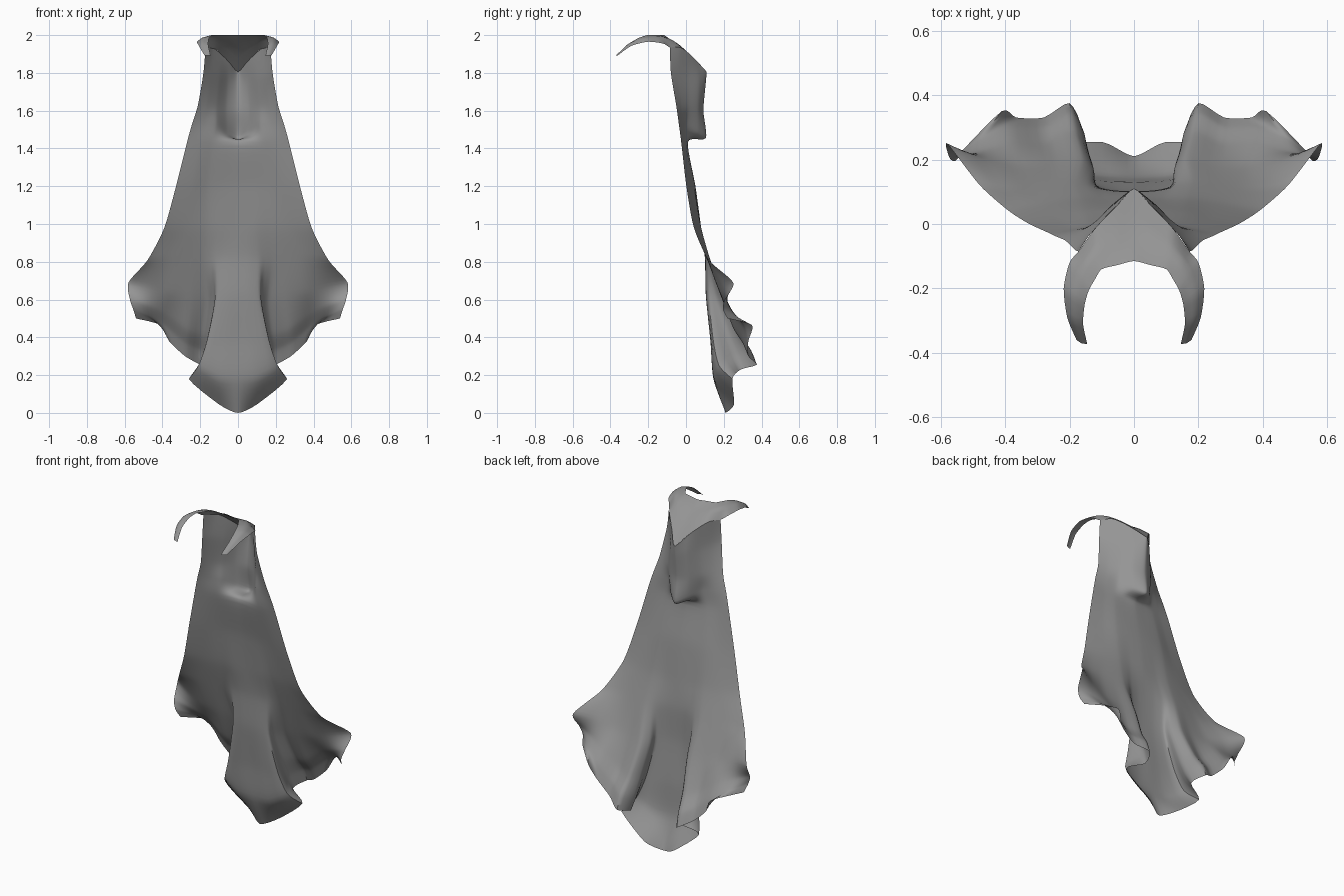
import bpy
from mathutils import Vector

cloth = bpy.data.materials.new("grey_cloth")
cloth.diffuse_color = (0.3, 0.3, 0.3, 1)


def spline(pts, n):
    """Resample points into n + 1 points on a smooth curve."""
    p = [Vector(q) for q in pts]
    last = len(p) - 1
    out = []
    for k in range(n + 1):
        t = k * last / n
        i = min(int(t), last - 1)
        f = t - i
        a, b = p[i], p[i + 1]
        ta = (b - p[max(i - 1, 0)]) * 0.36
        tb = (p[min(i + 2, last)] - a) * 0.36
        out.append(a * (2*f**3 - 3*f**2 + 1) + ta * (f**3 - 2*f**2 + f)
                   + b * (3*f**2 - 2*f**3) + tb * (f**3 - f**2))
    return out


def loft(name, half_rows, nu, nv):
    """Mirror each half row across x = 0 and skin a smooth sheet through them."""
    rows = []
    for r in half_rows:
        full = [(-x, y, z) for x, y, z in reversed(r[1:])] + list(r)
        rows.append(spline(full, nu))
    cols = [spline(c, nv) for c in zip(*rows)]
    verts = [v for c in cols for v in c]
    w = nv + 1
    faces = [(i*w + j, i*w + j + 1, (i+1)*w + j + 1, (i+1)*w + j)
             for i in range(nu) for j in range(nv)]
    me = bpy.data.meshes.new(name)
    me.from_pydata(verts, [], faces)
    me.materials.append(cloth)
    ob = bpy.data.objects.new(name, me)
    bpy.context.collection.objects.link(ob)
    bpy.ops.object.select_all(action='DESELECT')
    ob.select_set(True)
    bpy.context.view_layer.objects.active = ob
    bpy.ops.object.shade_smooth_by_angle(angle=0.9)
    return ob


# Upper drape: shoulder ridge, hollow back pouch, then the flat fall
upper = [
    [(0, .11, 1.805), (.045, .065, 1.855), (.09, .02, 1.9), (.135, -.03, 1.935), (.172, -.085, 1.935)],
    [(0, .105, 1.75), (.052, .07, 1.76), (.1, .01, 1.775), (.145, -.04, 1.79), (.183, -.08, 1.8)],
    [(0, .092, 1.6), (.06, .066, 1.61), (.115, .012, 1.62), (.165, -.025, 1.625), (.212, -.052, 1.63)],
    [(0, .105, 1.455), (.055, .066, 1.485), (.115, .004, 1.53), (.18, -.02, 1.53), (.243, -.038, 1.53)],
    [(0, .01, 1.435), (.068, .004, 1.435), (.135, -.003, 1.43), (.2, -.015, 1.43), (.268, -.026, 1.44)],
    [(0, .05, 1.2), (.08, .047, 1.2), (.16, .04, 1.2), (.24, .02, 1.2), (.328, .002, 1.2)],
    [(0, .08, .98), (.09, .078, .98), (.17, .08, .98), (.27, .065, .98), (.39, .042, .98)],
]
# Lower drape: centre panel, deep folds and flared wings down to the hem
lower = [
    [(0, .1, .82), (.06, .102, .82), (.11, .11, .81), (.145, .122, .81), (.185, .132, .8),
     (.25, .122, .81), (.33, .11, .82), (.41, .108, .82), (.478, .12, .81)],
    [(0, .105, .62), (.06, .107, .62), (.118, .12, .61), (.125, .165, .6), (.165, .205, .6),
     (.25, .185, .62), (.36, .18, .64), (.47, .2, .67), (.58, .25, .69)],
    [(0, .13, .38), (.08, .13, .38), (.165, .145, .38), (.14, .22, .42), (.185, .285, .42),
     (.27, .25, .45), (.38, .25, .53), (.48, .225, .57), (.572, .205, .6)],
    [(0, .145, .18), (.1, .152, .18), (.21, .175, .25), (.15, .26, .31), (.195, .345, .33),
     (.28, .3, .37), (.385, .3, .46), (.47, .27, .51), (.555, .195, .55)],
    [(0, .21, 0), (.1, .255, .045), (.26, .245, .18), (.165, .29, .23), (.2, .375, .255),
     (.28, .33, .3), (.365, .33, .38), (.41, .35, .465), (.54, .22, .5)],
]
loft("cape_drape", upper + lower, 64, 66)

# Collar sheet running out into the two forward-curving shoulder hooks
inner = [(0, -.115, 2), (.05, -.127, 2), (.1, -.14, 2), (.12, -.17, 2),
         (.14, -.205, 2), (.153, -.25, 1.985), (.158, -.31, 1.95), (.145, -.372, 1.89)]
middle = [(0, 0, 1.915), (.055, -.035, 1.948), (.112, -.075, 1.975), (.15, -.115, 1.987),
          (.172, -.16, 1.99), (.19, -.225, 1.985), (.185, -.3, 1.955), (.162, -.37, 1.893)]
outer = [(0, .11, 1.805), (.06, .05, 1.87), (.12, -.013, 1.925), (.172, -.085, 1.935),
         (.2, -.12, 1.955), (.218, -.2, 1.965), (.207, -.29, 1.943), (.178, -.36, 1.893)]
loft("collar", [inner, middle, outer], 56, 6)
